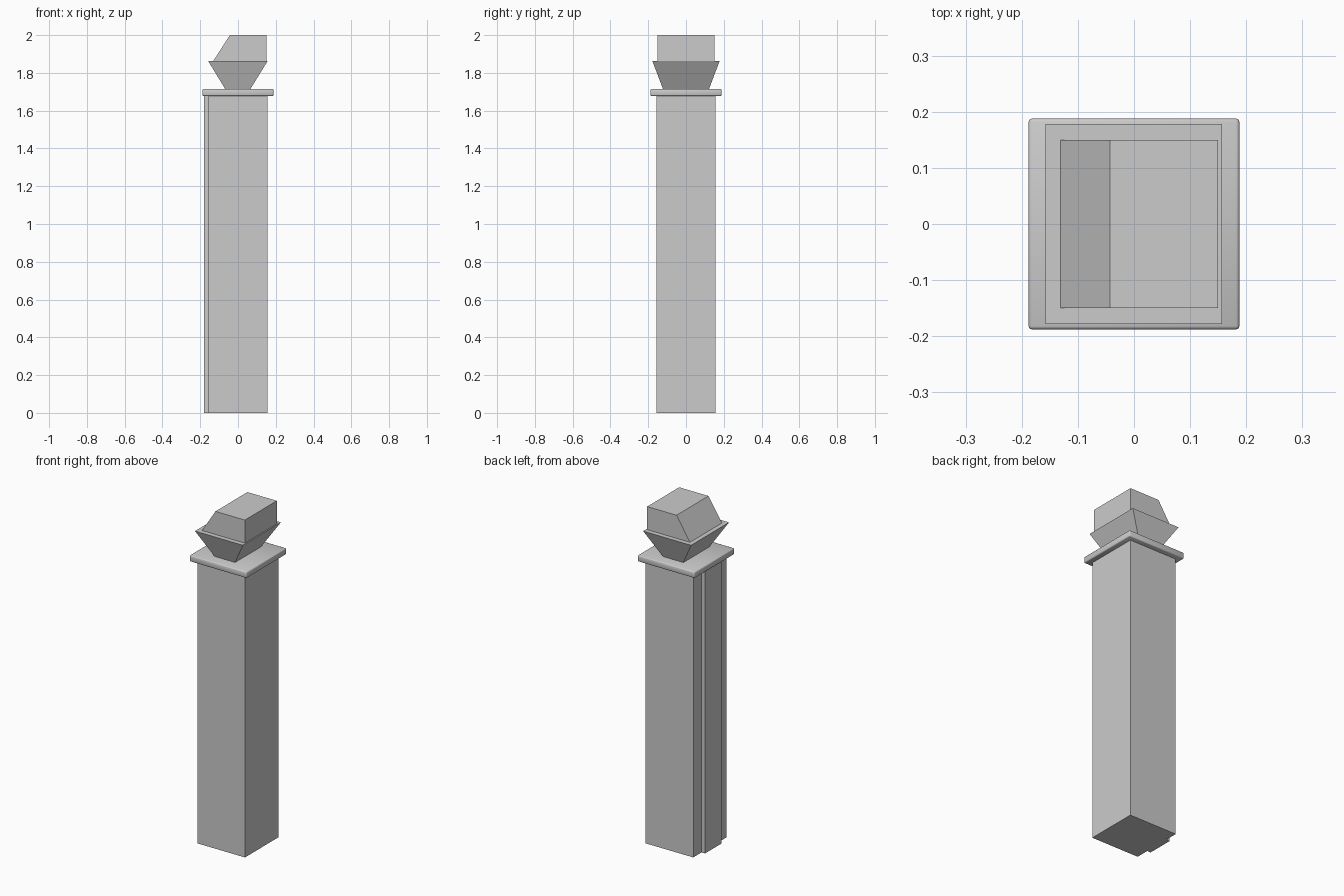
import bpy, bmesh

if "Cube" in bpy.data.objects:
    bpy.data.objects.remove(bpy.data.objects["Cube"])


def block(name, z0, z1, bottom, top):
    """Tapered block; bottom and top are (x0, x1, y0, y1) rectangles."""
    bm = bmesh.new()
    rings = []
    for z, (x0, x1, y0, y1) in ((z0, bottom), (z1, top)):
        rings.append([bm.verts.new((x, y, z))
                      for x, y in ((x0, y0), (x1, y0), (x1, y1), (x0, y1))])
    low, high = rings
    bm.faces.new(low[::-1])
    bm.faces.new(high)
    for i in range(4):
        j = (i + 1) % 4
        bm.faces.new((low[i], low[j], high[j], high[i]))
    mesh = bpy.data.meshes.new(name)
    bm.to_mesh(mesh)
    bm.free()
    obj = bpy.data.objects.new(name, mesh)
    bpy.context.collection.objects.link(obj)
    return obj


def box(name, z0, z1, rect):
    return block(name, z0, z1, rect, rect)


# Square shaft with a raised strip down its left side
box("shaft", 0, 1.68, (-0.157, 0.156, -0.157, 0.156))
box("side_strip", 0, 1.68, (-0.18, -0.157, -0.078, 0.078))

# Cap plate with softened edges
plate = box("cap_plate", 1.678, 1.715, (-0.188, 0.188, -0.188, 0.188))
bevel = plate.modifiers.new("soft_edges", "BEVEL")
bevel.width = 0.006
bevel.segments = 2
for poly in plate.data.polygons:
    poly.use_smooth = True

# Flared neck, narrow at the plate and wide at the ledge
block("flared_neck", 1.715, 1.863,
      (-0.068, 0.066, -0.122, 0.122), (-0.158, 0.157, -0.178, 0.178))

# Head with one sloping side
block("sloped_head", 1.863, 2.0,
      (-0.131, 0.15, -0.15, 0.15), (-0.043, 0.15, -0.15, 0.15))
